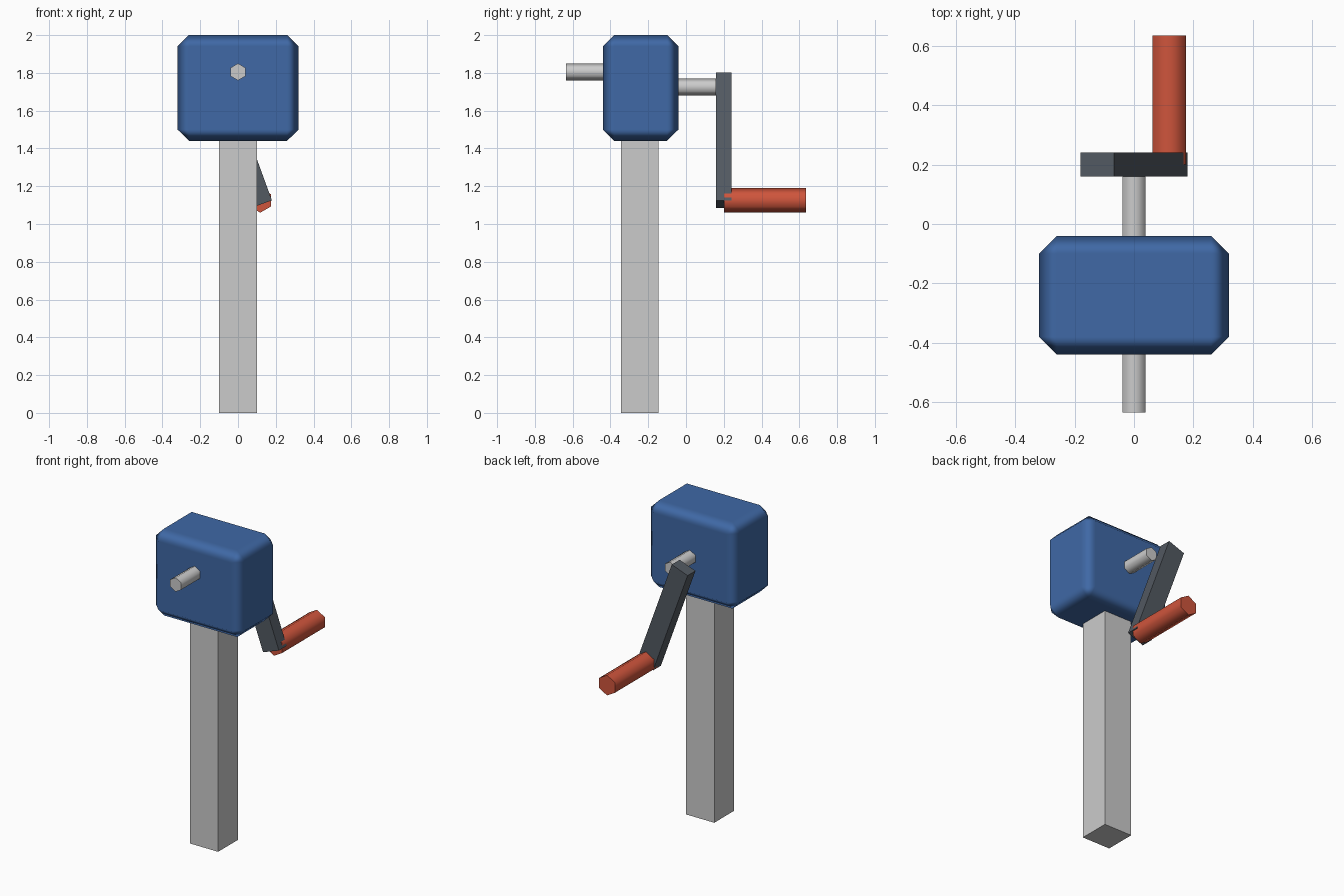
import bpy
from math import radians

if "Cube" in bpy.data.objects:
    bpy.data.objects.remove(bpy.data.objects["Cube"])


def material(name, rgb):
    m = bpy.data.materials.new(name)
    m.diffuse_color = (*rgb, 1)
    m.use_nodes = True
    m.node_tree.nodes["Principled BSDF"].inputs["Base Color"].default_value = m.diffuse_color
    return m


def box(name, size, center, tilt=0, mat=None):
    bpy.ops.mesh.primitive_cube_add(size=1, location=center)
    o = bpy.context.object
    o.name = name
    o.scale = size
    bpy.ops.object.transform_apply(location=False, rotation=False, scale=True)
    o.rotation_euler.y = tilt
    if mat:
        o.data.materials.append(mat)
    return o


def hex_rod(name, radius, x, z, y0, y1, mat=None):
    """Six-sided rod along y with a corner pointing up, smooth sides."""
    bpy.ops.mesh.primitive_cylinder_add(
        vertices=6, radius=radius, depth=y1 - y0,
        location=(x, (y0 + y1) / 2, z), rotation=(radians(90), 0, 0))
    o = bpy.context.object
    o.name = name
    bpy.ops.object.shade_smooth_by_angle(angle=radians(65))
    if mat:
        o.data.materials.append(mat)
    return o


blue = material("blue_paint", (0.05, 0.14, 0.38))
red = material("red_grip", (0.62, 0.09, 0.045))
dark = material("dark_steel", (0.085, 0.10, 0.12))

# Square post
box("post", (0.2, 0.2, 1.5), (0, -0.245, 0.75))

# Chamfered gear housing with soft shading on the chamfers
housing = box("gear_housing", (0.64, 0.4, 0.56), (0, -0.24, 1.72), mat=blue)
bevel = housing.modifiers.new("chamfer", "BEVEL")
bevel.width = 0.06
bevel.segments = 1
bevel.harden_normals = True
bpy.ops.object.shade_smooth()

# Front and back shafts
hex_rod("front_shaft", 0.045, 0, 1.805, -0.635, -0.40)
hex_rod("crank_shaft", 0.045, 0, 1.725, -0.10, 0.16)

# Tilted crank arm and its grip
box("crank_arm", (0.12, 0.08, 0.72), (0, 0.2, 1.443), radians(-20), dark)
hex_rod("crank_handle", 0.065, 0.118, 1.125, 0.2, 0.635, red)
